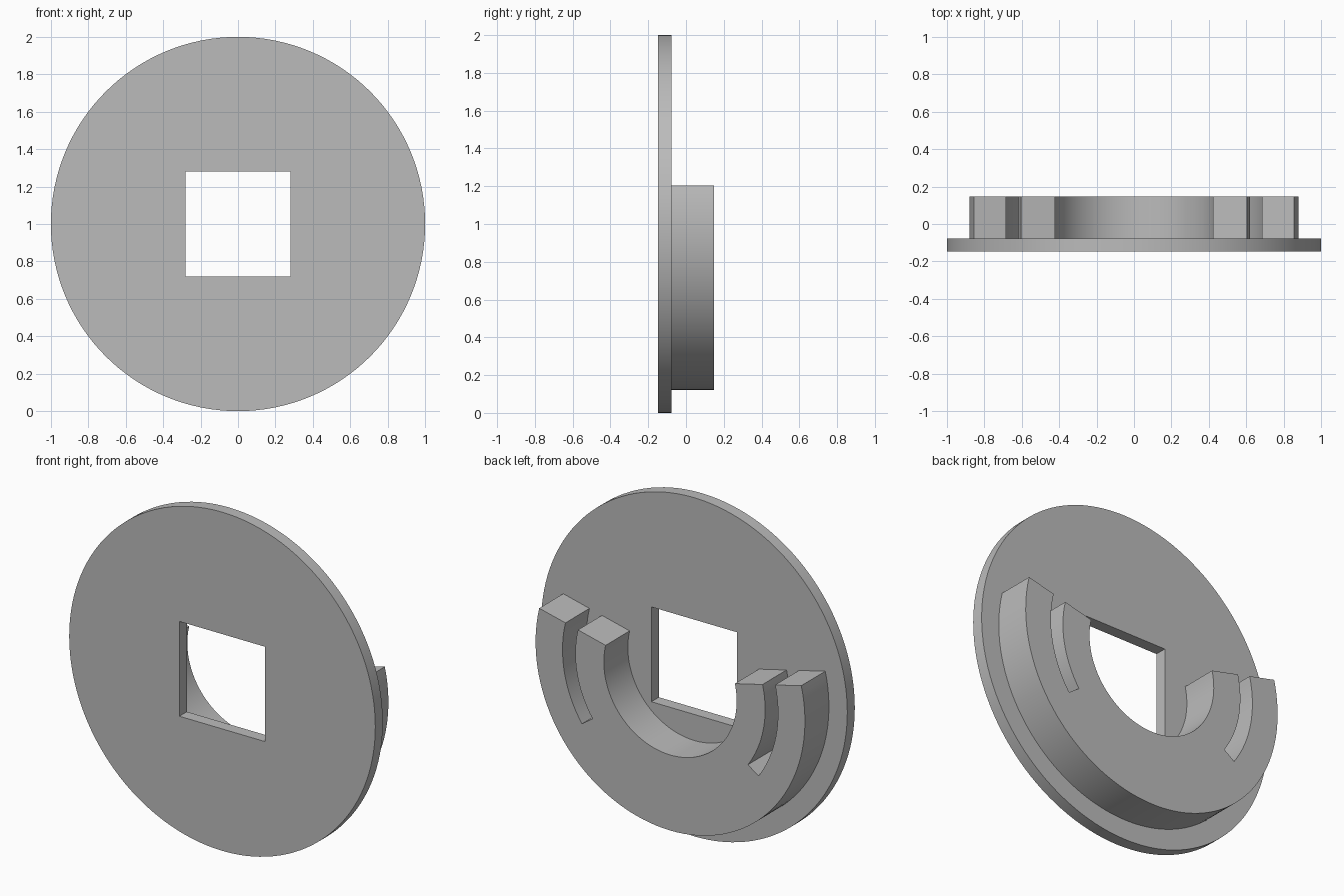
import bpy
import bmesh
from math import cos, sin, pi, radians

cube = bpy.data.objects.get("Cube")
if cube:
    bpy.data.objects.remove(cube, do_unlink=True)

CENTRE_Z = 1.0
FRONT, PLATE_BACK, BACK = -0.147, -0.077, 0.147

grey = bpy.data.materials.new("plain grey")
grey.use_nodes = True
grey.diffuse_color = (0.5, 0.5, 0.5, 1)
grey.node_tree.nodes["Principled BSDF"].inputs["Base Color"].default_value = (0.5, 0.5, 0.5, 1)


def arc(radius, start, end, steps):
    """Points (x, z) along an arc, angles in degrees."""
    angles = [radians(start + (end - start) * i / steps) for i in range(steps + 1)]
    return [(radius * cos(a), radius * sin(a)) for a in angles]


def extrude_to_object(name, bm, y0, y1):
    """Thicken the flat faces of bm from y0 to y1 and make an object."""
    result = bmesh.ops.extrude_face_region(bm, geom=bm.faces[:], use_keep_orig=True)
    moved = [g for g in result["geom"] if isinstance(g, bmesh.types.BMVert)]
    bmesh.ops.translate(bm, verts=moved, vec=(0, y1 - y0, 0))
    bmesh.ops.recalc_face_normals(bm, faces=bm.faces[:])
    mesh = bpy.data.meshes.new(name)
    bm.to_mesh(mesh)
    bm.free()
    mesh.materials.append(grey)
    obj = bpy.data.objects.new(name, mesh)
    bpy.context.collection.objects.link(obj)
    bpy.ops.object.select_all(action="DESELECT")
    obj.select_set(True)
    bpy.context.view_layer.objects.active = obj
    bpy.ops.object.shade_smooth_by_angle(angle=radians(30))
    return obj


# Round plate with a square hole
bm = bmesh.new()
SEGMENTS, HALF_HOLE = 128, 0.28
outer, inner = [], []
for i in range(SEGMENTS):
    c, s = cos(2 * pi * i / SEGMENTS), sin(2 * pi * i / SEGMENTS)
    k = HALF_HOLE / max(abs(c), abs(s))
    outer.append(bm.verts.new((c, FRONT, CENTRE_Z + s)))
    inner.append(bm.verts.new((c * k, FRONT, CENTRE_Z + s * k)))
for i in range(SEGMENTS):
    j = (i + 1) % SEGMENTS
    bm.faces.new((outer[i], outer[j], inner[j], inner[i]))
extrude_to_object("round_plate", bm, FRONT, PLATE_BACK)

# U-shaped collar on the back, with a curved slot splitting each arm
R_OUT, R_SLOT_OUT, R_SLOT_IN, R_IN = 0.88, 0.704, 0.62, 0.434
TIP, SLOT_END = 13.4, -35
outline = (
    arc(R_OUT, TIP, -180 - TIP, 72)
    + arc(R_SLOT_OUT, -180 - TIP, -180 - SLOT_END, 16)
    + arc(R_SLOT_IN, -180 - SLOT_END, -180 - TIP, 16)
    + arc(R_IN, -180 - TIP, TIP, 72)
    + arc(R_SLOT_IN, TIP, SLOT_END, 16)
    + arc(R_SLOT_OUT, SLOT_END, TIP, 16)
)
bm = bmesh.new()
bm.faces.new([bm.verts.new((x, PLATE_BACK, CENTRE_Z + z)) for x, z in outline])
extrude_to_object("slotted_collar", bm, PLATE_BACK, BACK)
